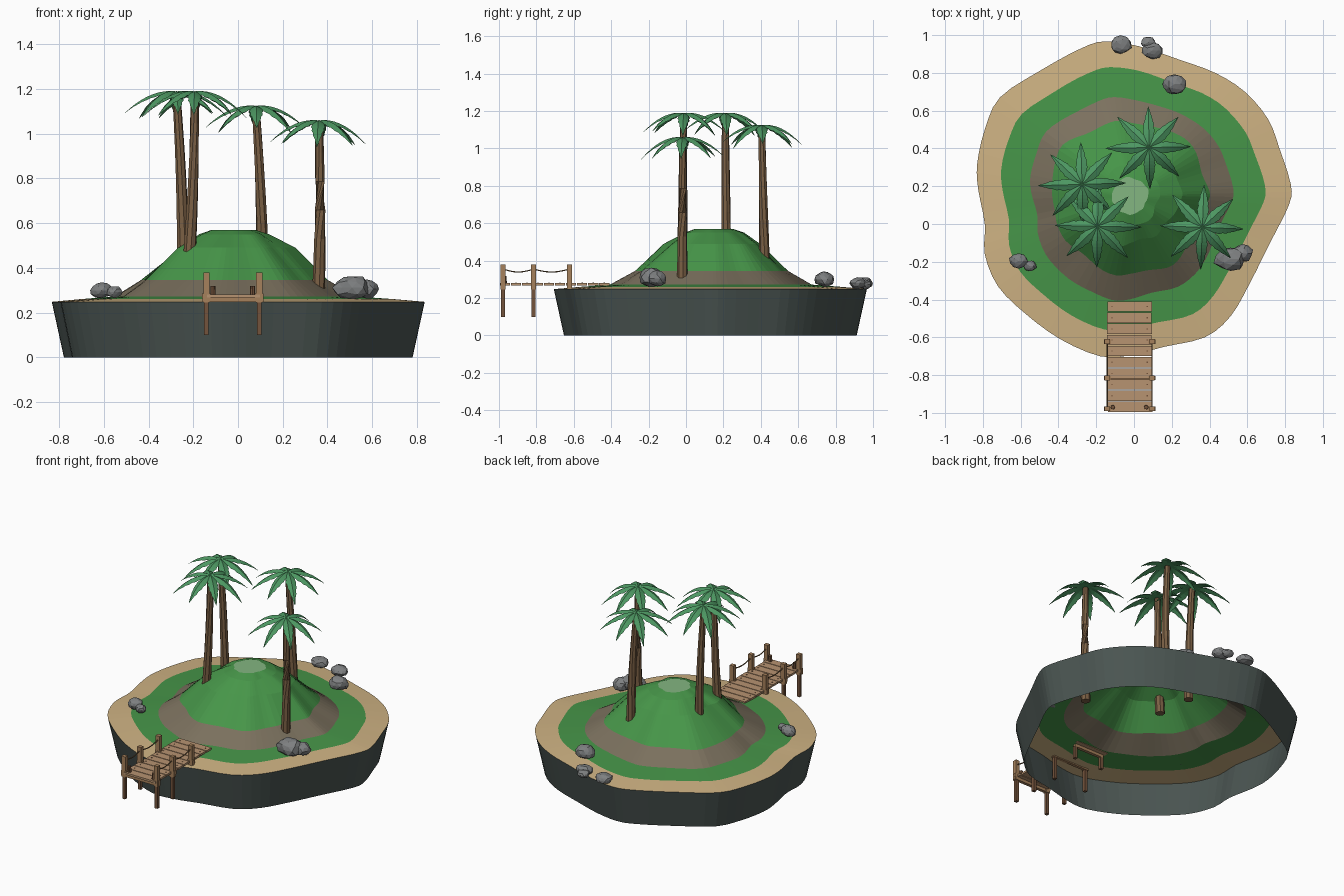
import bpy, bmesh, math, random
from mathutils import Vector, Matrix, noise

if "Cube" in bpy.data.objects:
    bpy.data.objects.remove(bpy.data.objects["Cube"])

random.seed(4)

def mat(name, r, g, b):
    m = bpy.data.materials.new(name)
    m.diffuse_color = [(c / 255) ** 2.2 for c in (r, g, b)] + [1]
    m.use_nodes = True
    m.node_tree.nodes["Principled BSDF"].inputs["Base Color"].default_value = m.diffuse_color
    return m

SAND, GRASS = mat("sand", 205, 177, 130), mat("grass", 72, 148, 74)
EARTH, PEAK = mat("earth", 122, 112, 94), mat("peak", 130, 180, 128)
CLIFF, ROCK = mat("cliff", 76, 86, 83), mat("rock", 125, 127, 128)
BARK, LEAF = mat("bark", 122, 96, 70), mat("leaf", 78, 150, 98)
PLANK, POST = mat("plank", 182, 146, 112), mat("post", 165, 128, 92)
LEG, ROPE = mat("leg", 115, 84, 62), mat("rope", 120, 95, 65)

def finish(name, bm, *mats):
    me = bpy.data.meshes.new(name)
    bm.to_mesh(me)
    bm.free()
    for m in mats:
        me.materials.append(m)
    ob = bpy.data.objects.new(name, me)
    bpy.context.collection.objects.link(ob)
    return ob

def box(name, x, y, z, m):
    """Box from (min, max) pairs."""
    bm = bmesh.new()
    bmesh.ops.create_cube(bm, size=1)
    for v in bm.verts:
        v.co = [p[0] if c < 0 else p[1] for c, p in zip(v.co, (x, y, z))]
    return finish(name, bm, m)

def tube(name, pts, radii, sides, m):
    """Capped tube with horizontal-ish rings along a path."""
    bm, rings = bmesh.new(), []
    for i, p in enumerate(pts):
        d = (pts[min(i + 1, len(pts) - 1)] - pts[max(i - 1, 0)]).normalized()
        q = d.to_track_quat('Z', 'Y')
        rings.append([bm.verts.new(p + q @ Vector((math.cos(a), math.sin(a), 0)) * radii[i])
                      for a in (math.tau * k / sides for k in range(sides))])
    for a, b in zip(rings, rings[1:]):
        for k in range(sides):
            bm.faces.new((a[k], a[(k + 1) % sides], b[(k + 1) % sides], b[k]))
    bm.faces.new(rings[0][::-1])
    bm.faces.new(rings[-1])
    return finish(name, bm, m)

# Island shoreline, smoothed with a closed Catmull-Rom curve
C = Vector((0, 0.13))
shore = [Vector(p) for p in (
    (.83, .21), (.77, .4), (.71, .555), (.587, .70), (.43, .80), (.24, .87), (.03, .94),
    (-.15, .967), (-.28, .93), (-.5, .81), (-.71, .67), (-.79, .5), (-.83, .32), (-.825, .185),
    (-.79, 0), (-.79, -.16), (-.72, -.33), (-.575, -.475), (-.39, -.61), (-.18, -.70),
    (-.02, -.695), (.16, -.65), (.375, -.6), (.51, -.49), (.61, -.32), (.72, -.1), (.82, .1))]
outline, n = [], len(shore)
for i in range(n):
    a, b, c, d = (shore[(i + k) % n] for k in (-1, 0, 1, 2))
    for t in (0, 1 / 3, 2 / 3):
        outline.append(.5 * (2 * b + (c - a) * t + (2 * a - 5 * b + 4 * c - d) * t * t
                             + (3 * b - a - 3 * c + d) * t ** 3) - C)

# Terrain bands: scale of the outline, height, wobble, material of the band going inwards
levels = [(.935, 0, 0), (1, .248, 0), (.835, .26, .006), (.645, .272, .012), (.50, .345, .018),
          (.31, .49, .02), (.19, .55, .014), (.115, .57, .01)]

def ring(bm, i):
    s, z, w = levels[i]
    center = C + Vector((-.02, .02)) * (1 - s) * (i > 0)
    out = []
    for p in outline:
        u = p.normalized()
        r = p.length * s + w * noise.noise(Vector((u.x * 2.2, u.y * 2.2, i * 3.1))) * 1.5
        q = center + u * r
        out.append(bm.verts.new((q.x, q.y, z)))
    return out

def terrain(name, lo, hi, m, cap=None):
    bm = bmesh.new()
    rs = [ring(bm, i) for i in range(lo, hi + 1)]
    for a, b in zip(rs, rs[1:]):
        for k in range(len(a)):
            j = (k + 1) % len(a)
            bm.faces.new((a[k], a[j], b[j], b[k]))
    if cap:
        bm.faces.new(rs[-1]).material_index = 1
    return finish(name, bm, m, *([cap] if cap else []))

terrain("cliff_wall", 0, 1, CLIFF)
terrain("sand_beach", 1, 2, SAND)
terrain("grass_ring", 2, 3, GRASS)
terrain("earth_slope", 3, 4, EARTH)
terrain("grass_hill", 4, 7, GRASS, PEAK)

# Palms: trunk plus eight drooping, folded fronds with toothed edges
def palm(i, base, top, turn):
    b, t = Vector(base), Vector(top)
    pts = [b.lerp(t, k / 6) + Vector((.006 * math.sin(k / 6 * math.pi), 0, 0)) for k in range(7)]
    tube(f"palm_trunk_{i}", pts, [.029 - .0018 * k for k in range(7)], 8, BARK)
    bm = bmesh.new()
    for f in range(8):
        L = random.uniform(.215, .235)
        droop = random.uniform(.095, .125)
        M = Matrix.Translation(t) @ Matrix.Rotation(turn + f * math.tau / 8, 4, 'Z')
        rows, N = [], 12
        for k in range(N + 1):
            s = k / N
            w = .031 * math.sin(math.pi * (.1 + .9 * s) ** .85) + .001
            w *= 1 if k % 2 else .86
            x, z = L * s, .014 + .03 * s - (droop + .03) * s ** 2
            rows.append([bm.verts.new(M @ Vector((x, y, zz))) for y, zz in
                         ((-w, z - w * .5), (0, z), (w, z - w * .5), (0, z - .01 * (1 - s)))])
        for a, c in zip(rows, rows[1:]):
            for k in range(4):
                j = (k + 1) % 4
                bm.faces.new((a[k], c[k], c[j], a[j]))
        bm.faces.new(rows[0])
        bm.faces.new(rows[-1][::-1])
    bmesh.ops.recalc_face_normals(bm, faces=bm.faces)
    finish(f"palm_fronds_{i}", bm, LEAF)

palm(1, (.11, .42, .36), (.08, .405, 1.11), .02)
palm(2, (-.245, .215, .40), (-.275, .21, 1.175), .03)
palm(3, (-.22, -.02, .40), (-.193, -.012, 1.175), -.02)
palm(4, (.36, -.02, .27), (.362, -.018, 1.045), -.04)

# Rocks: lumpy flattened icospheres
def rock(i, x, y, z, rx, ry, rz):
    bm = bmesh.new()
    bmesh.ops.create_icosphere(bm, subdivisions=2, radius=1)
    for v in bm.verts:
        k = 1 + .22 * noise.noise(v.co * 1.3 + Vector((i * 5, 0, 0)))
        v.co = Vector((x + v.co.x * rx * k, y + v.co.y * ry * k, z + v.co.z * rz * k))
    finish(f"rock_{i}", bm, ROCK)

for i, r in enumerate((
        (.51, -.185, .312, .083, .065, .053), (.575, -.155, .305, .052, .05, .044),
        (-.61, -.195, .299, .05, .04, .036), (-.553, -.222, .292, .036, .028, .026),
        (-.07, .95, .28, .055, .05, .032), (.075, .962, .272, .04, .03, .026),
        (.097, .918, .28, .058, .043, .032), (.215, .74, .3, .063, .052, .042))):
    rock(i + 1, *r)

# Dock deck: planks with nail heads
X0, X1 = -.141, .095
for i in range(10):
    y = -.995 + i * .059
    dx = random.uniform(-.003, .003)
    box(f"plank_{i + 1}", (X0 + dx, X1 + dx), (y, y + .054), (.267, .28), PLANK)
    for x in (X0 + .025, X1 - .025):
        box("nail", (x - .003, x + .003), (y + .024, y + .03), (.279, .282), LEG)

# Dock frames: cross beams, legs, rail posts
rows = (-.978, -.815, -.623)
for i, y in enumerate(rows + (-.45,)):
    e = .018 if i < 3 else -.01
    box(f"cross_beam_{i + 1}", (X0 - e, X1 + e), (y - .01, y + .01), (.248, .267), POST)
    for x in (X0, X1):
        if i == 3:
            x *= .85
        box("dock_leg", (x - .01, x + .01), (y - .01, y + .01), (.1 if i < 3 else .17, .25), LEG)
        if i < 3:
            box("rail_post", (x - .014, x + .014), (y - .013, y + .013), (.245, .38), POST)
            box("post_bracket", (x - .019, x + .019), (y - .011, y + .011), (.262, .286), POST)

# Sagging rope rails
for x in (X0, X1):
    for a, b in zip(rows, rows[1:]):
        pts = [Vector((x, a + (b - a) * k / 6, .355 - .016 * math.sin(math.pi * k / 6)))
               for k in range(7)]
        tube("rope_rail", pts, [.0035] * 7, 6, ROPE)

# Mooring stubs at the dock end
for x in (-.112, .065):
    tube("mooring_stub", [Vector((x, -.97, .275)), Vector((x, -.97, .318))], [.012, .011], 8, LEG)
